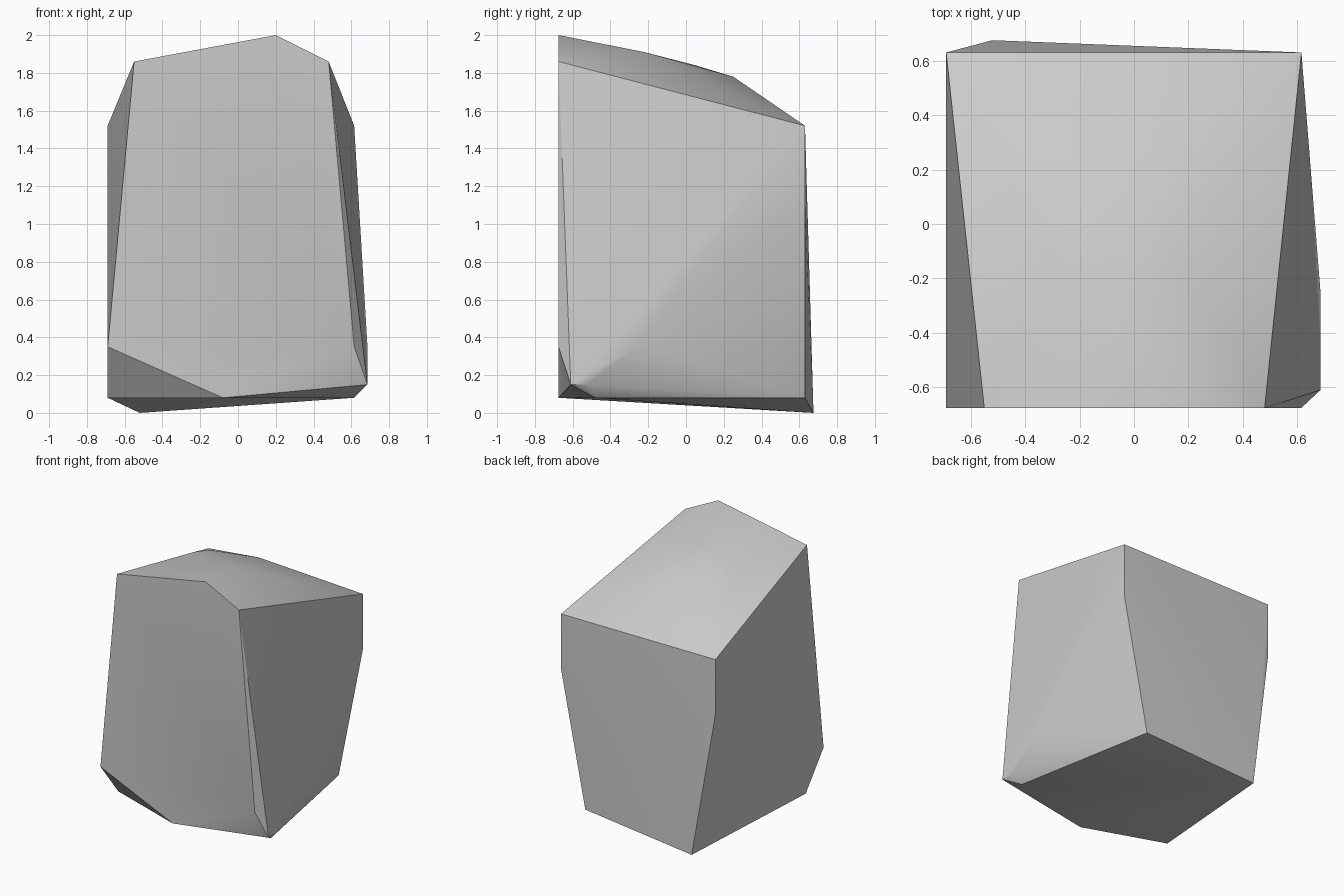
import bpy, bmesh, math

default_cube = bpy.data.objects.get("Cube")
if default_cube:
    bpy.data.objects.remove(default_cube, do_unlink=True)

# Shared planes that the boulder was chipped from
LEFT, RIGHT = -0.69, 0.685
RIGHT_INNER = 0.615
FRONT, BACK = -0.675, 0.63
SHOULDER, BACK_TOP, BACK_MID, LOW, BASE = 1.86, 1.52, 1.1, 0.35, 0.08

# Corners of the boulder, grouped by region
front_face = [
    (-0.55, FRONT, SHOULDER), (0.2, FRONT, 2.0), (0.48, FRONT, SHOULDER),
    (RIGHT_INNER, FRONT, LOW), (-0.08, FRONT, BASE), (LEFT, FRONT, LOW),
]
back_face = [
    (LEFT, BACK, BACK_TOP), (RIGHT_INNER, BACK, BACK_TOP),
    (LEFT, BACK, BACK_MID), (RIGHT_INNER, BACK, BACK_MID),
    (0.41, BACK, BASE),
]
domed_top = [
    (0.2, -0.22, 1.91), (-0.3, -0.1, 1.875),
    (-0.276, 0.05, 1.84), (0.0, 0.25, 1.78),
]
right_bulge = [
    (RIGHT, -0.61, 0.15), (RIGHT, -0.52, 0.15), (RIGHT, -0.25, 0.36),
]
underside = [
    (-0.52, 0.675, 0.0), (LEFT, -0.46, BASE), (RIGHT_INNER, -0.48, BASE),
]


def hull_object(name, corners, material):
    """Wrap the corners in a convex shell and link it as an object."""
    bm = bmesh.new()
    for corner in corners:
        bm.verts.new(corner)
    hull = bmesh.ops.convex_hull(bm, input=bm.verts)
    unused = {v for v in hull["geom_interior"] + hull["geom_unused"]
              if isinstance(v, bmesh.types.BMVert)}
    bmesh.ops.delete(bm, geom=list(unused), context="VERTS")
    bmesh.ops.recalc_face_normals(bm, faces=bm.faces)
    mesh = bpy.data.meshes.new(name)
    bm.to_mesh(mesh)
    bm.free()
    mesh.materials.append(material)
    obj = bpy.data.objects.new(name, mesh)
    bpy.context.collection.objects.link(obj)
    return obj


# Plain grey stone
stone = bpy.data.materials.new("grey_stone")
stone.use_nodes = True
grey = (0.6, 0.6, 0.6, 1.0)
stone.diffuse_color = grey
for node in stone.node_tree.nodes:
    if node.type == "BSDF_PRINCIPLED":
        node.inputs["Base Color"].default_value = grey
        node.inputs["Roughness"].default_value = 0.9

# The boulder: soft across shallow facets, crisp at the main edges
boulder = hull_object(
    "boulder",
    front_face + back_face + domed_top + right_bulge + underside,
    stone,
)
bpy.ops.object.select_all(action="DESELECT")
boulder.select_set(True)
bpy.context.view_layer.objects.active = boulder
bpy.ops.object.shade_smooth_by_angle(angle=math.radians(30))
